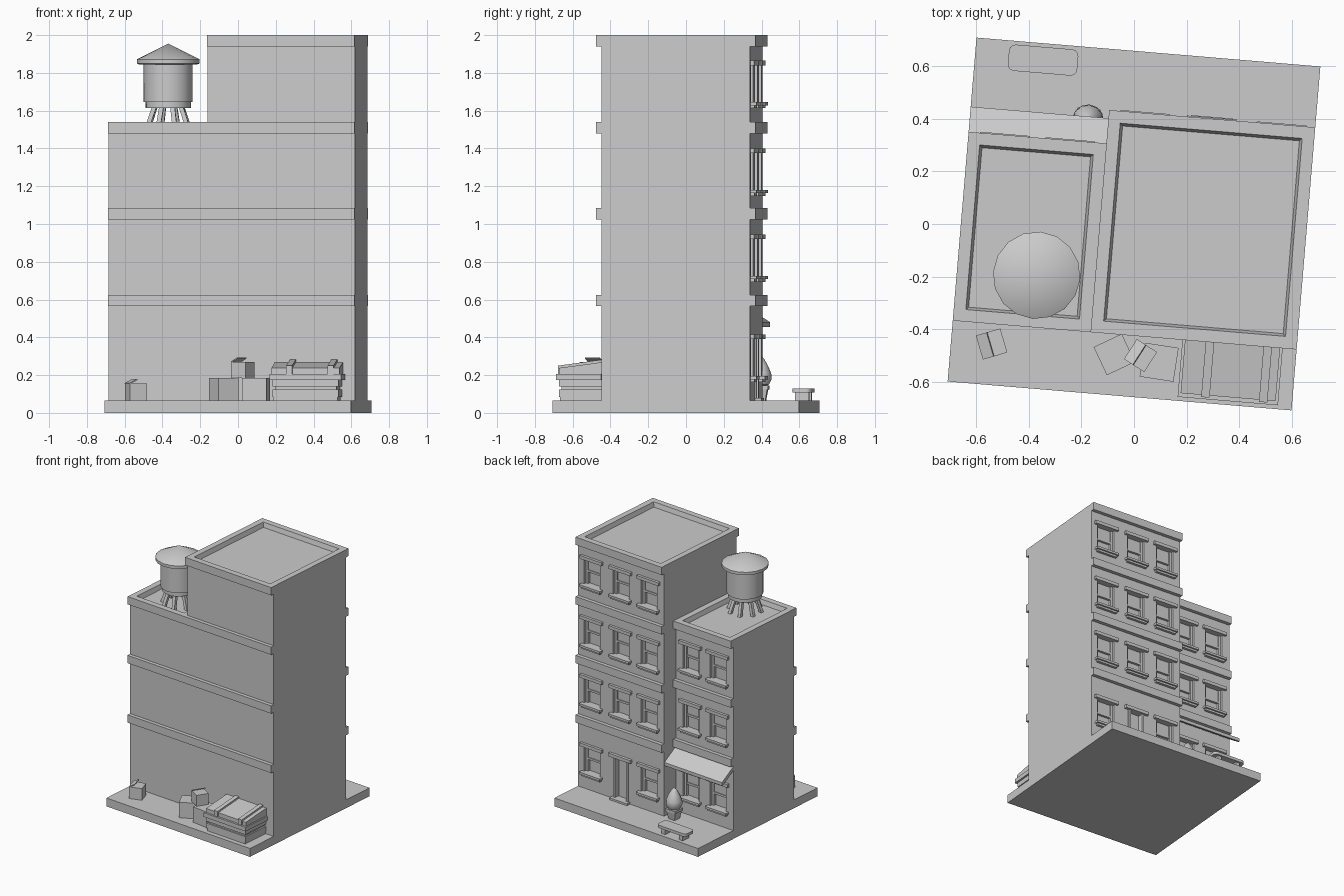
import bpy, bmesh, math
from mathutils import Matrix, Vector

cube = bpy.data.objects.get("Cube")
if cube:
    bpy.data.objects.remove(cube, do_unlink=True)

TURN = Matrix.Rotation(math.radians(-4.8), 4, 'Z')
GROUND = 0.065

grey = bpy.data.materials.new("plain_grey")
grey.use_nodes = True
grey.diffuse_color = (0.6, 0.6, 0.6, 1)
grey.node_tree.nodes["Principled BSDF"].inputs["Base Color"].default_value = (0.6, 0.6, 0.6, 1)


def finish(name, bm, smooth=False):
    bmesh.ops.recalc_face_normals(bm, faces=bm.faces)
    bm.transform(TURN)
    mesh = bpy.data.meshes.new(name)
    bm.to_mesh(mesh)
    bm.free()
    mesh.materials.append(grey)
    obj = bpy.data.objects.new(name, mesh)
    bpy.context.collection.objects.link(obj)
    if smooth:
        bpy.ops.object.select_all(action='DESELECT')
        obj.select_set(True)
        bpy.context.view_layer.objects.active = obj
        bpy.ops.object.shade_smooth_by_angle(angle=math.radians(35))
    return obj


def add_box(bm, x, y, z, matrix=Matrix()):
    """Box from (low, high) ranges on each axis."""
    mid = Vector([(r[0] + r[1]) / 2 for r in (x, y, z)])
    size = [r[1] - r[0] for r in (x, y, z)]
    m = matrix @ Matrix.Translation(mid) @ Matrix.Diagonal((*size, 1))
    return bmesh.ops.create_cube(bm, size=1, matrix=m)["verts"]


def boxes(name, items):
    bm = bmesh.new()
    for item in items:
        add_box(bm, *item)
    return finish(name, bm)


def extrude_x(name, profile, x0, x1):
    """Extrude a (y, z) outline along x."""
    bm = bmesh.new()
    face = bm.faces.new([bm.verts.new((x0, y, z)) for y, z in profile])
    moved = bmesh.ops.extrude_face_region(bm, geom=[face])["geom"]
    verts = [v for v in moved if isinstance(v, bmesh.types.BMVert)]
    bmesh.ops.translate(bm, verts=verts, vec=(x1 - x0, 0, 0))
    return finish(name, bm)


def lathe(name, centre, profile, sides, smooth=True, spin=0):
    """Turn a (radius, z) outline around a vertical axis."""
    bm = bmesh.new()
    rings = []
    for r, z in profile:
        ring = []
        for i in range(sides):
            a = spin + math.tau * i / sides
            ring.append(bm.verts.new((centre[0] + r * math.cos(a), centre[1] + r * math.sin(a), z)))
        rings.append(ring)
    for low, high in zip(rings, rings[1:]):
        for i in range(sides):
            j = (i + 1) % sides
            bm.faces.new((low[i], low[j], high[j], high[i]))
    bm.faces.new(rings[0])
    bm.faces.new(rings[-1])
    bmesh.ops.remove_doubles(bm, verts=bm.verts, dist=0.0005)
    return finish(name, bm, smooth)


def window(bm, cutter, x, wall, top):
    """Recessed sash window with lintel and sill in a back wall."""
    low, high, half = top - 0.222, top - 0.025, 0.073
    middle = (low + high) / 2
    inner = wall - 0.04
    add_box(cutter, (x - half, x + half), (inner, wall + 0.1), (low, high))
    add_box(bm, (x - 0.1, x + 0.1), (wall - 0.01, wall + 0.02), (high, top))
    add_box(bm, (x - 0.095, x + 0.095), (wall - 0.03, wall + 0.032), (low - 0.015, low + 0.002))
    add_box(bm, (x - 0.085, x + 0.085), (wall - 0.01, wall + 0.02), (low - 0.03, low - 0.015))
    add_box(bm, (x - half, x + half), (inner - 0.01, wall - 0.028), (middle, high))
    add_box(bm, (x - half, x + half), (inner - 0.01, wall - 0.022), (middle - 0.008, middle + 0.008))
    for s in (-1, 1):
        edge = sorted((x + s * half, x + s * (half - 0.018)))
        add_box(bm, edge, (inner - 0.01, wall - 0.018), (low, high))


def block(name, x, wall, height, bands, columns, tops, door=None):
    """Building block: cut walls, floor bands, sunken roof and windows."""
    front = -0.395
    walls = boxes(name + "_walls", [(x, (front, wall), (GROUND - 0.01, height - 0.06))])
    boxes(name + "_floor_bands",
          [(x, (front - 0.028, wall + 0.028), (z - 0.06, z)) for z in bands])

    bm = bmesh.new()
    add_box(bm, x, (front - 0.028, wall + 0.028), (height - 0.06, height))
    bm.normal_update()
    roof = [f for f in bm.faces if f.normal.z > 0.9]
    bmesh.ops.inset_region(bm, faces=roof, thickness=0.065)
    bmesh.ops.inset_region(bm, faces=roof, thickness=0.014, depth=-0.035)
    finish(name + "_roof", bm)

    trim, cutter = bmesh.new(), bmesh.new()
    for top in tops:
        for column in columns:
            if not (column == door and top == tops[0]):
                window(trim, cutter, column, wall, top)
    if door is not None:
        add_box(cutter, (door - 0.068, door + 0.068), (wall - 0.035, wall + 0.1), (GROUND + 0.012, 0.39))
    finish(name + "_window_trim", trim)
    cut = finish(name + "_opening_cutter", cutter)
    cut.hide_render = True
    cut.hide_viewport = True
    cut.display_type = 'WIRE'
    mod = walls.modifiers.new("openings", 'BOOLEAN')
    mod.operation, mod.solver, mod.object = 'DIFFERENCE', 'EXACT', cut


# Pavement and the two building blocks
boxes("pavement_slab", [((-0.655, 0.655), (-0.655, 0.655), (0, GROUND))])
TOPS = [0.415, 0.945, 1.4, 1.865]
block("tall_block", (-0.13, 0.655), 0.395, 2.0, [0.625, 1.085, 1.54],
      [0.527, 0.262, 0.007], TOPS, door=0.262)
block("short_block", (-0.655, -0.13), 0.268, 1.54, [0.625, 1.085],
      [-0.268, -0.517], TOPS[:3])

# Door
D, W = 0.262, 0.395
boxes("door_frame", [
    ((D - 0.1, D + 0.1), (W - 0.01, W + 0.022), (0.39, 0.415)),
    ((D - 0.08, D + 0.08), (W - 0.03, W + 0.035), (GROUND, GROUND + 0.015)),
    ((D - 0.068, D - 0.05), (W - 0.04, W + 0.008), (GROUND, 0.39)),
    ((D + 0.05, D + 0.068), (W - 0.04, W + 0.008), (GROUND, 0.39))])
lathe("door_knob", (D - 0.035, W - 0.025),
      [(0, 0.21), (0.009, 0.215), (0.009, 0.225), (0, 0.23)], 8)

# Awning over the shop windows
extrude_x("awning", [(0.26, 0.565), (0.392, 0.48), (0.392, 0.455), (0.38, 0.455), (0.26, 0.535)],
          -0.655, -0.13)

# Water tank with splayed legs
TANK = (-0.352, -0.225)
lathe("tank_body", TANK, [(0.12, 1.615), (0.12, 1.645), (0.13, 1.645), (0.13, 1.85)], 16)
lathe("tank_roof", TANK, [(0.155, 1.845), (0.166, 1.85), (0.166, 1.872), (0, 1.955)], 16)
bm = bmesh.new()
for i in range(8):
    a = math.tau * (i + 0.5) / 8
    for v in add_box(bm, (-0.012, 0.012), (-0.012, 0.012), (1.5, 1.625)):
        r = 0.12 if v.co.z < 1.55 else 0.075
        v.co += Vector((TANK[0] + r * math.cos(a), TANK[1] + r * math.sin(a), 0))
finish("tank_legs", bm)

# Bench with rounded seat
bm = bmesh.new()
outline = []
for k, (sx, sy) in enumerate([(1, 1), (-1, 1), (-1, -1), (1, -1)]):
    for step in range(4):
        a = math.pi / 2 * (k + step / 3)
        outline.append(bm.verts.new((-0.396 + sx * 0.108 + 0.024 * math.cos(a),
                                     0.591 + sy * 0.026 + 0.024 * math.sin(a), 0.108)))
seat = bm.faces.new(outline)
top = bmesh.ops.extrude_face_region(bm, geom=[seat])["geom"]
bmesh.ops.translate(bm, verts=[v for v in top if isinstance(v, bmesh.types.BMVert)], vec=(0, 0, 0.022))
finish("bench_seat", bm)
boxes("bench_legs", [((-0.396 + s - 0.016, -0.396 + s + 0.016), (0.555, 0.627), (GROUND, 0.11))
                     for s in (-0.08, 0.08)])

# Potted shrub
POT = (-0.207, 0.378)
lathe("plant_pot", POT, [(0.04, GROUND), (0.055, 0.125), (0.063, 0.125), (0.063, 0.145), (0.05, 0.145)],
      4, False, math.pi / 4)
lathe("shrub", POT, [(0.015, 0.135), (0.045, 0.15), (0.06, 0.18), (0.057, 0.21), (0.04, 0.25),
                     (0.02, 0.285), (0, 0.305)], 12)

# Rubbish skip: ribbed body, rim, sloping lid and straps
X0, X1, Y0, Y1 = 0.235, 0.587, -0.625, -0.4
boxes("skip_body", [((X0 + e, X1 - e), (Y0 + e, Y1), (z0, z1)) for e, z0, z1 in
                    [(0.005, GROUND, 0.085), (0, 0.085, 0.125), (0.012, 0.125, 0.14), (0, 0.14, 0.175)]])
boxes("skip_rim", [((X0 - 0.015, X1 + 0.015), (Y0 - 0.015, Y1), (0.175, 0.207))])
extrude_x("skip_lid", [(Y0, 0.207), (Y0, 0.238), (Y1, 0.268), (Y1, 0.207)], X0 - 0.005, X1 + 0.005)
for i, x in enumerate((0.325, 0.545)):
    extrude_x(f"skip_strap_{i + 1}", [(Y0 - 0.008, 0.207), (Y0 - 0.008, 0.25), (Y1, 0.282), (Y1, 0.207)],
              x - 0.016, x + 0.016)

# Cardboard boxes, some with a lifted flap
CARTONS = [(-0.033, -0.5, 0.118, GROUND, 0.185, 30, False), (0.139, -0.515, 0.13, GROUND, 0.185, -4, False),
           (0.067, -0.496, 0.09, 0.185, 0.27, -28, True), (-0.5, -0.499, 0.095, GROUND, 0.155, 21, True)]
for i, (x, y, size, z0, z1, angle, flap) in enumerate(CARTONS):
    place = Matrix.Translation((x, y, 0)) @ Matrix.Rotation(math.radians(angle), 4, 'Z')
    h = size / 2
    parts = [((-h, h), (-h, h), (z0, z1), place)]
    if flap:
        hinge = place @ Matrix.Translation((-h, 0, z1)) @ Matrix.Rotation(math.radians(-28), 4, 'Y')
        parts.append(((0, h), (-h, h), (-0.003, 0.003), hinge))
    boxes(f"carton_{i + 1}", parts)
